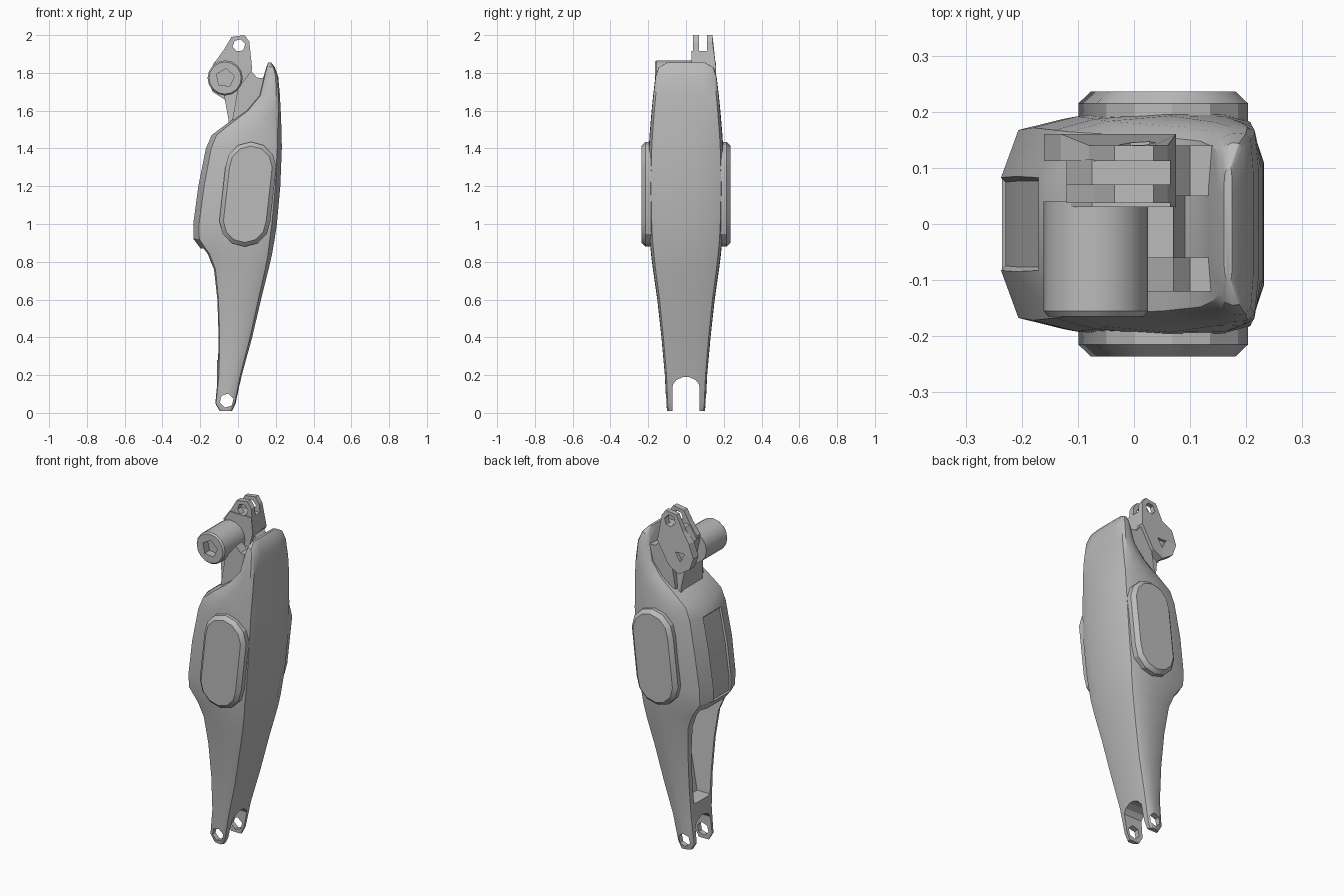
import bpy, bmesh, math
from mathutils import Vector, Matrix

cube = bpy.data.objects.get("Cube")
if cube:
    bpy.data.objects.remove(cube, do_unlink=True)

mat = bpy.data.materials.new("plain_grey")
mat.use_nodes = True
GREY = (0.5, 0.5, 0.5, 1)
mat.diffuse_color = GREY
mat.node_tree.nodes["Principled BSDF"].inputs["Base Color"].default_value = GREY


def finish(name, bm, helper=False):
    bmesh.ops.recalc_face_normals(bm, faces=bm.faces[:])
    me = bpy.data.meshes.new(name)
    bm.to_mesh(me)
    bm.free()
    me.materials.append(mat)
    ob = bpy.data.objects.new(name, me)
    bpy.context.collection.objects.link(ob)
    ob.hide_render = helper
    ob.hide_viewport = helper
    return ob


def loft(rings):
    """Skin a list of equal-length closed rings and cap both ends."""
    bm = bmesh.new()
    rows = [[bm.verts.new(p) for p in ring] for ring in rings]
    n = len(rows[0])
    for a, b in zip(rows, rows[1:]):
        for i in range(n):
            bm.faces.new((a[i], a[(i + 1) % n], b[(i + 1) % n], b[i]))
    bm.faces.new(rows[0])
    bm.faces.new(rows[-1])
    return bm


def prism_y(points, y0, y1):
    return loft([[(x, y, z) for x, z in points] for y in (y0, y1)])


def ngon(cx, cz, r, n, turn=0.0):
    return [(cx + r * math.cos(turn + i * math.tau / n),
             cz + r * math.sin(turn + i * math.tau / n)) for i in range(n)]


def cut(ob, *cutters):
    for c in cutters:
        m = ob.modifiers.new("cut", 'BOOLEAN')
        m.operation = 'DIFFERENCE'
        m.solver = 'EXACT'
        m.object = c


def smooth(ob, angle=30):
    bpy.ops.object.select_all(action='DESELECT')
    bpy.context.view_layer.objects.active = ob
    ob.select_set(True)
    bpy.ops.object.shade_smooth_by_angle(angle=math.radians(angle))
    ob.select_set(False)


# Shin body: rows of height, inner edge, outer edge, half width
ROWS = [(0.01, -0.10, -0.03, 0.10), (0.05, -0.125, -0.01, 0.105),
        (0.2, -0.11, 0.02, 0.112), (0.4, -0.11, 0.075, 0.13),
        (0.6, -0.12, 0.122, 0.152), (0.76, -0.14, 0.162, 0.175),
        (0.84, -0.175, 0.18, 0.185), (0.92, -0.235, 0.194, 0.193),
        (1.0, -0.237, 0.206, 0.197), (1.2, -0.21, 0.224, 0.202),
        (1.4, -0.17, 0.232, 0.197), (1.47, -0.14, 0.231, 0.193),
        (1.53, -0.06, 0.229, 0.188), (1.6, 0.04, 0.226, 0.182),
        (1.68, 0.11, 0.222, 0.174), (1.78, 0.135, 0.213, 0.162),
        (1.83, 0.15, 0.195, 0.145), (1.855, 0.16, 0.175, 0.1)]
HALF = [(1, 0.55), (0.94, 0.92), (0.82, 0.99), (0.55, 1), (0.25, 0.95),
        (0.07, 0.85), (0, 0.42)]
SECTION = HALF + [(u, -v) for u, v in reversed(HALF)]

bm = loft([[(l + u * (r - l), v * w, z) for u, v in SECTION]
           for z, l, r, w in ROWS])
# Recessed panel on the inner face of the calf
bmesh.ops.recalc_face_normals(bm, faces=bm.faces[:])
bm.normal_update()
panel = [f for f in bm.faces if f.normal.x < -0.9
         and 0.93 < f.calc_center_median().z < 1.4
         and abs(f.calc_center_median().y) < 0.02]
bmesh.ops.inset_region(bm, faces=panel, thickness=0.008, depth=-0.008)
body = finish("shin_body", bm)

# Open channel below the calf, gap between the ankle prongs, pin hole
channel = finish("channel_cutter", loft([
    [(-0.4, -h, z), (floor, -h, z), (floor, h, z), (-0.4, h, z)]
    for z, h, floor in ((0.28, 0.075, -0.02), (0.6, 0.105, 0.06),
                        (0.87, 0.13, 0.08))]), True)
gap_side = [(0.075, -0.1), (0.07, 0.15), (0.05, 0.175), (0.015, 0.19)]
gap_profile = gap_side + [(-y, z) for y, z in reversed(gap_side)]
gap = finish("ankle_gap_cutter", loft(
    [[(x, y, z) for y, z in gap_profile] for x in (-0.4, 0.4)]), True)
pin = finish("ankle_pin_cutter",
             prism_y(ngon(-0.06, 0.065, 0.038, 6, 0.3), -0.3, 0.3), True)
cut(body, channel, gap, pin)
smooth(body)


# Oval side pods, leaning slightly, with a bevelled rim
def pod_ring(r, y):
    pts = []
    for cx, cz, start in ((0.068, 1.30, 0), (0.036, 1.015, math.pi)):
        for i in range(7):
            a = start + i * math.pi / 6
            pts.append((cx + r * math.cos(a), y, cz + r * math.sin(a)))
    return pts


for side, label in ((-1, "front"), (1, "back")):
    smooth(finish(label + "_side_pod", loft(
        [pod_ring(r, side * y) for r, y in
         ((0.135, 0.17), (0.135, 0.215), (0.113, 0.236))])), 25)

# Neck rising from the shoulder to the knee
smooth(finish("knee_neck", loft(
    [[(a, y0, z), (b, y0, z), (b, y1, z), (a, y1, z)]
     for z, a, b, y0, y1 in ((1.42, -0.06, 0.14, -0.09, 0.13),
                             (1.55, -0.05, 0.13, -0.08, 0.12),
                             (1.66, -0.07, 0.09, -0.06, 0.11),
                             (1.74, -0.08, 0.07, -0.06, 0.11))])))

# Braces tying the knee to the outer shell
BRACE = [(-0.03, 1.55), (0.15, 1.6), (0.16, 1.77), (0.1, 1.775),
         (0.07, 1.81), (0.0, 1.72)]
for label, y0, y1 in (("front", -0.12, -0.06), ("back", 0.05, 0.14)):
    finish(label + "_shell_brace", prism_y(BRACE, y0, y1))

# Knee barrel with a faceted socket in its front end
barrel = finish("knee_barrel", loft(
    [[(x, y, z) for x, z in ngon(-0.068, 1.773, r, 16)]
     for r, y in ((0.085, -0.165), (0.093, -0.155), (0.093, 0.04))]))
socket = finish("barrel_socket_cutter",
                prism_y(ngon(-0.068, 1.773, 0.05, 5, 0.2), -0.3, -0.12), True)
cut(barrel, socket)
smooth(barrel)

# Knee link: core, thin front lug and heavier back plate, all bored
LUG = [(-0.035, 1.99), (0.035, 2.0), (0.06, 1.965), (0.075, 1.82),
       (0.04, 1.72), (-0.09, 1.70), (-0.12, 1.86), (-0.07, 1.93)]
PLATE = [(-0.035, 1.99), (0.035, 2.0), (0.06, 1.965), (0.075, 1.82),
         (0.0, 1.69), (-0.065, 1.655), (-0.135, 1.70), (-0.16, 1.77),
         (-0.13, 1.85), (-0.08, 1.9)]
CORE = [(0.065, 1.915), (0.075, 1.82), (0.04, 1.70), (-0.09, 1.70),
        (-0.12, 1.84), (-0.075, 1.915)]
bore = finish("knee_bore_cutter",
              prism_y(ngon(0.005, 1.945, 0.034, 6, 0.2), -0.1, 0.3), True)
dimple = finish("plate_dimple_cutter",
                prism_y(ngon(-0.068, 1.76, 0.035, 3, 0.5), 0.135, 0.3), True)
front_lug = finish("knee_front_lug", prism_y(LUG, 0.037, 0.07))
back_plate_mesh = prism_y(PLATE, 0.112, 0.16)
for v in back_plate_mesh.verts:
    if v.co.z > 1.88 and v.co.y > 0.13:
        v.co.y = 0.14
back_plate = finish("knee_back_plate", back_plate_mesh)
finish("knee_core", prism_y(CORE, 0.03, 0.115))
cut(front_lug, bore)
cut(back_plate, bore, dimple)
